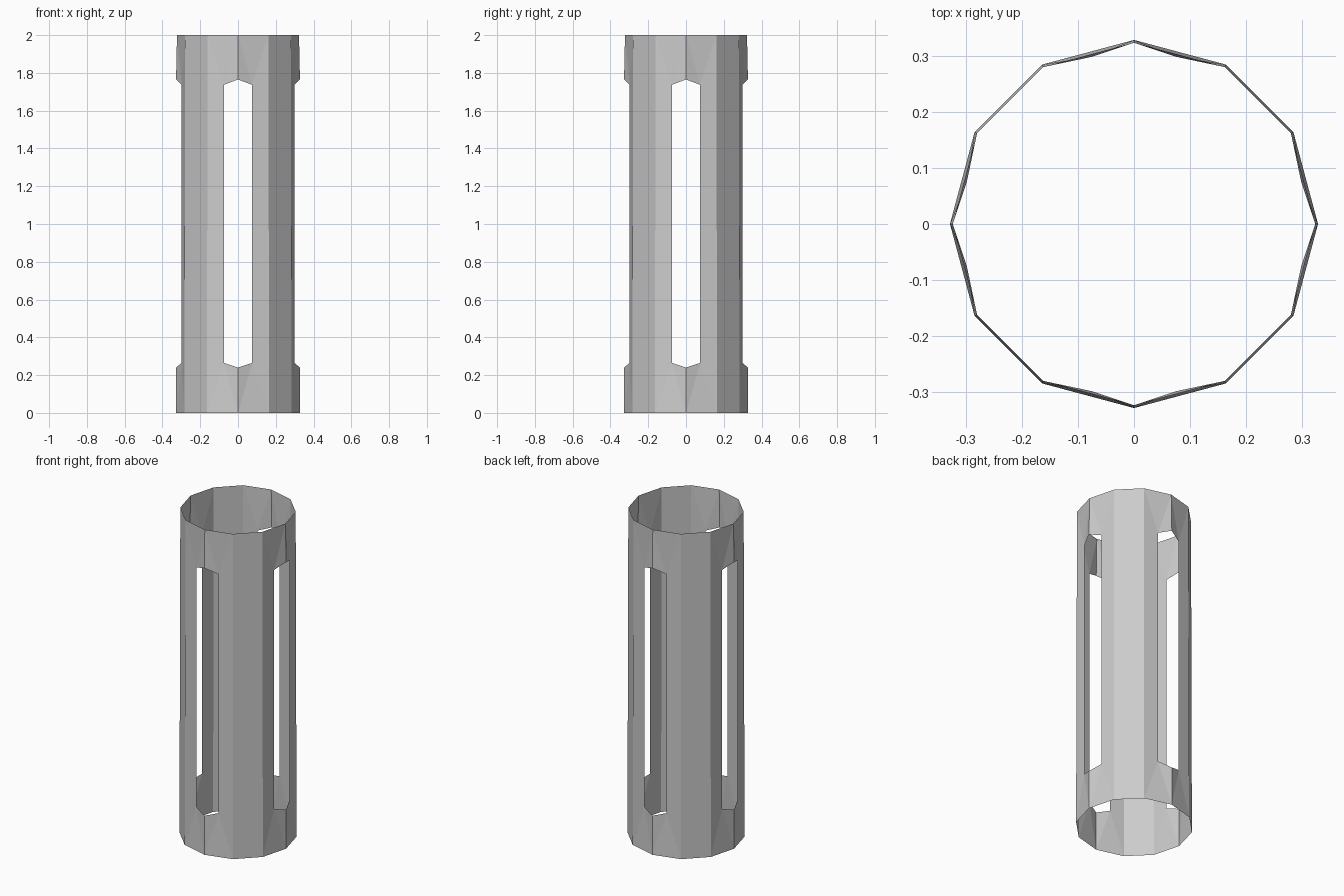
import bpy, bmesh, math
from mathutils import Matrix

if "Cube" in bpy.data.objects:
    bpy.data.objects.remove(bpy.data.objects["Cube"])

R_BOTTOM, R_TOP, HEIGHT = 0.328, 0.323, 2.0


def ring_point(radius, degrees, z):
    a = math.radians(degrees)
    return (radius * math.sin(a), radius * math.cos(a), z)


bm = bmesh.new()


def add_face(points, turn):
    bm.faces.new([bm.verts.new(turn @ p) for p in points])


# One quarter of the sleeve: half a slot each side of +y, plus a plain diagonal panel
from mathutils import Vector
for q in range(4):
    turn = Matrix.Rotation(q * math.pi / 2, 3, 'Z')
    for side in (1, -1):
        V = lambda p: Vector((side * p[0], p[1], p[2]))
        mid_b, mid_t = V(ring_point(R_BOTTOM, 0, 0)), V(ring_point(R_TOP, 0, HEIGHT))
        rib_b, rib_t = V(ring_point(R_BOTTOM, 30, 0)), V(ring_point(R_TOP, 30, HEIGHT))
        tip_b, tip_t = V((0, 0.328, 0.24)), V((0, 0.328, 1.765))
        slot_b, slot_t = V((0.075, 0.298, 0.265)), V((0.075, 0.298, 1.737))
        # collar facets below and above the slot, and the slot's side strip
        for face in ((mid_b, slot_b, tip_b), (mid_b, rib_b, slot_b),
                     (rib_b, rib_t, slot_t, slot_b),
                     (slot_t, rib_t, mid_t), (slot_t, mid_t, tip_t)):
            add_face(face, turn)
    # plain panel between two slots
    add_face([Vector(ring_point(r, a, z)) for r, a, z in
              ((R_BOTTOM, 30, 0), (R_BOTTOM, 60, 0),
               (R_TOP, 60, HEIGHT), (R_TOP, 30, HEIGHT))], turn)

bmesh.ops.remove_doubles(bm, verts=bm.verts, dist=0.0005)
bmesh.ops.recalc_face_normals(bm, faces=bm.faces)

# Make the open sleeve face outward
panel = max(bm.faces, key=lambda f: f.calc_area())
c = panel.calc_center_median()
if panel.normal.x * c.x + panel.normal.y * c.y < 0:
    bmesh.ops.reverse_faces(bm, faces=bm.faces)

mesh = bpy.data.meshes.new("slotted_sleeve")
bm.to_mesh(mesh)
bm.free()
sleeve = bpy.data.objects.new("slotted_sleeve", mesh)
bpy.context.collection.objects.link(sleeve)
